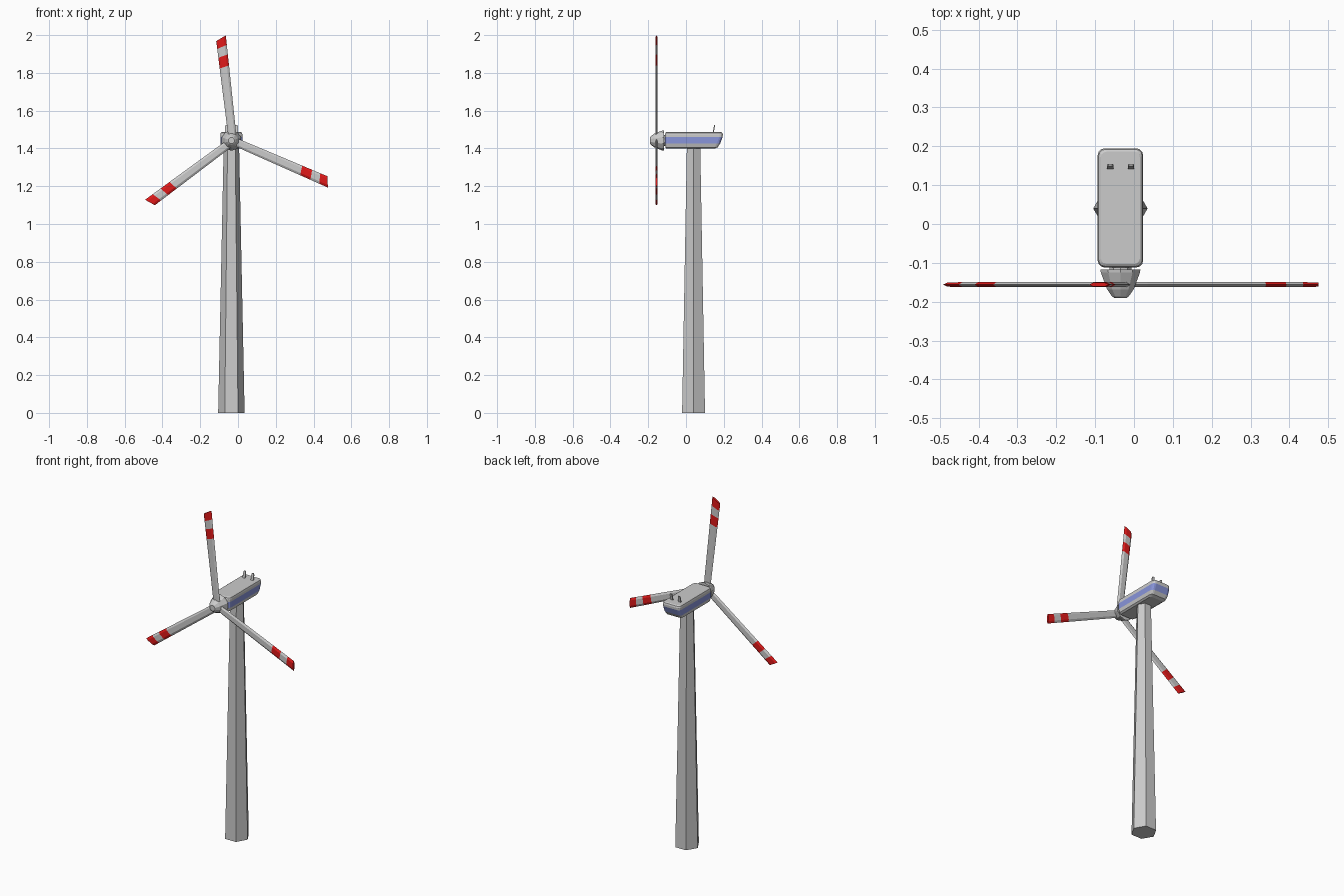
import bpy, bmesh, math
from mathutils import Matrix, Vector

if "Cube" in bpy.data.objects:
    bpy.data.objects.remove(bpy.data.objects["Cube"])

CX = -0.035  # shared x axis of tower, nacelle and hub


def material(name, rgb):
    m = bpy.data.materials.new(name)
    m.diffuse_color = (*rgb, 1)
    m.use_nodes = True
    m.node_tree.nodes["Principled BSDF"].inputs["Base Color"].default_value = m.diffuse_color
    return m


GREY = material("grey", (0.6, 0.6, 0.6))
RED = material("red", (0.75, 0.01, 0.01))
BLUE = material("blue", (0.25, 0.3, 0.7))


def loft(name, rings, mats=(), bands=(), matrix=Matrix()):
    """Skin a list of equal-length rings; bands gives a material index per band."""
    bm = bmesh.new()
    vs = [[bm.verts.new(matrix @ Vector(p)) for p in r] for r in rings]
    n = len(rings[0])
    for k in range(len(vs) - 1):
        for i in range(n):
            j = (i + 1) % n
            f = bm.faces.new((vs[k][i], vs[k][j], vs[k + 1][j], vs[k + 1][i]))
            f.material_index = bands[k] if bands else 0
    bm.faces.new(vs[0][::-1])
    cap = bm.faces.new(vs[-1])
    cap.material_index = bands[-1] if bands else 0
    bmesh.ops.recalc_face_normals(bm, faces=bm.faces)
    me = bpy.data.meshes.new(name)
    bm.to_mesh(me)
    bm.free()
    for m in mats:
        me.materials.append(m)
    ob = bpy.data.objects.new(name, me)
    bpy.context.collection.objects.link(ob)
    return ob


def circle(n, r, phase=0.0):
    return [(r * math.cos(phase + math.tau * i / n), r * math.sin(phase + math.tau * i / n))
            for i in range(n)]


def rounded_rect(half_x, y0, y1, r, z):
    pts = []
    corners = [(half_x - r, y1 - r), (r - half_x, y1 - r), (r - half_x, y0 + r), (half_x - r, y0 + r)]
    for q, (x, y) in enumerate(corners):
        for s in range(4):
            a = math.radians(90 * q + 30 * s)
            pts.append((CX + x + r * math.cos(a), y + r * math.sin(a), z))
    return pts


# Tapered six-sided tower
loft("tower", [[(CX + x, 0.04 + y, z) for x, y in circle(6, r)]
               for r, z in ((0.07, 0), (0.041, 1.405))])

# Nacelle with rounded corners, undercut tail and a blue stripe
levels = [(0.043, -0.104, 0.150, 0.012, 1.399), (0.053, -0.109, 0.168, 0.016, 1.406),
          (0.0585, -0.112, 0.181, 0.018, 1.426), (0.0585, -0.112, 0.194, 0.018, 1.461),
          (0.0585, -0.112, 0.195, 0.018, 1.474), (0.056, -0.109, 0.192, 0.017, 1.483),
          (0.050, -0.103, 0.186, 0.014, 1.487)]
loft("nacelle", [rounded_rect(*lv) for lv in levels], (GREY, BLUE), (0, 0, 1, 0, 0, 0))


# Hub: flared collar and blunt nose, plus the short shaft behind it
def turned(name, n, profile):
    loft(name, [[(CX + x, y, 1.442 + z) for x, z in circle(n, r, math.pi / n)]
                for y, r in profile])


turned("hub", 10, [(-0.117, 0.054), (-0.125, 0.053), (-0.168, 0.036), (-0.186, 0.023), (-0.190, 0.017)])
turned("shaft", 10, [(-0.10, 0.03), (-0.12, 0.03)])

# Three blades with slanted tips and red bands
SECTION = [(1, 0), (0.55, 0.9), (-0.55, 0.9), (-1, 0), (-0.55, -0.9), (0.55, -0.9)]
# radius, half width, half thickness, slant
STATIONS = [(0.0, 0.020, 0.007, 0), (0.06, 0.022, 0.007, 0), (0.394, 0.0255, 0.007, 0.005),
            (0.452, 0.026, 0.007, 0.006), (0.501, 0.0265, 0.007, 0.008), (0.547, 0.027, 0.006, 0.012)]
for k in range(3):
    turn = (Matrix.Translation((-0.027, -0.156, 1.440))
            @ Matrix.Rotation(math.radians(-6.6 + 120 * k), 4, 'Y'))
    rings = [[(u * w, v * t, r + u * s) for u, v in SECTION] for r, w, t, s in STATIONS]
    loft(f"blade_{k + 1}", rings, (GREY, RED), (0, 0, 1, 0, 1), turn)

# Two small fins leaning back on the roof
for side, x in (("left", -0.061), ("right", -0.008)):
    rings = [[(x + u * w, y + v * 0.003, z) for u, v in ((1, 1), (-1, 1), (-1, -1), (1, -1))]
             for w, y, z in ((0.008, 0.143, 1.48), (0.008, 0.150, 1.515), (0.005, 0.152, 1.525))]
    loft(f"roof_sensor_{side}", rings)
